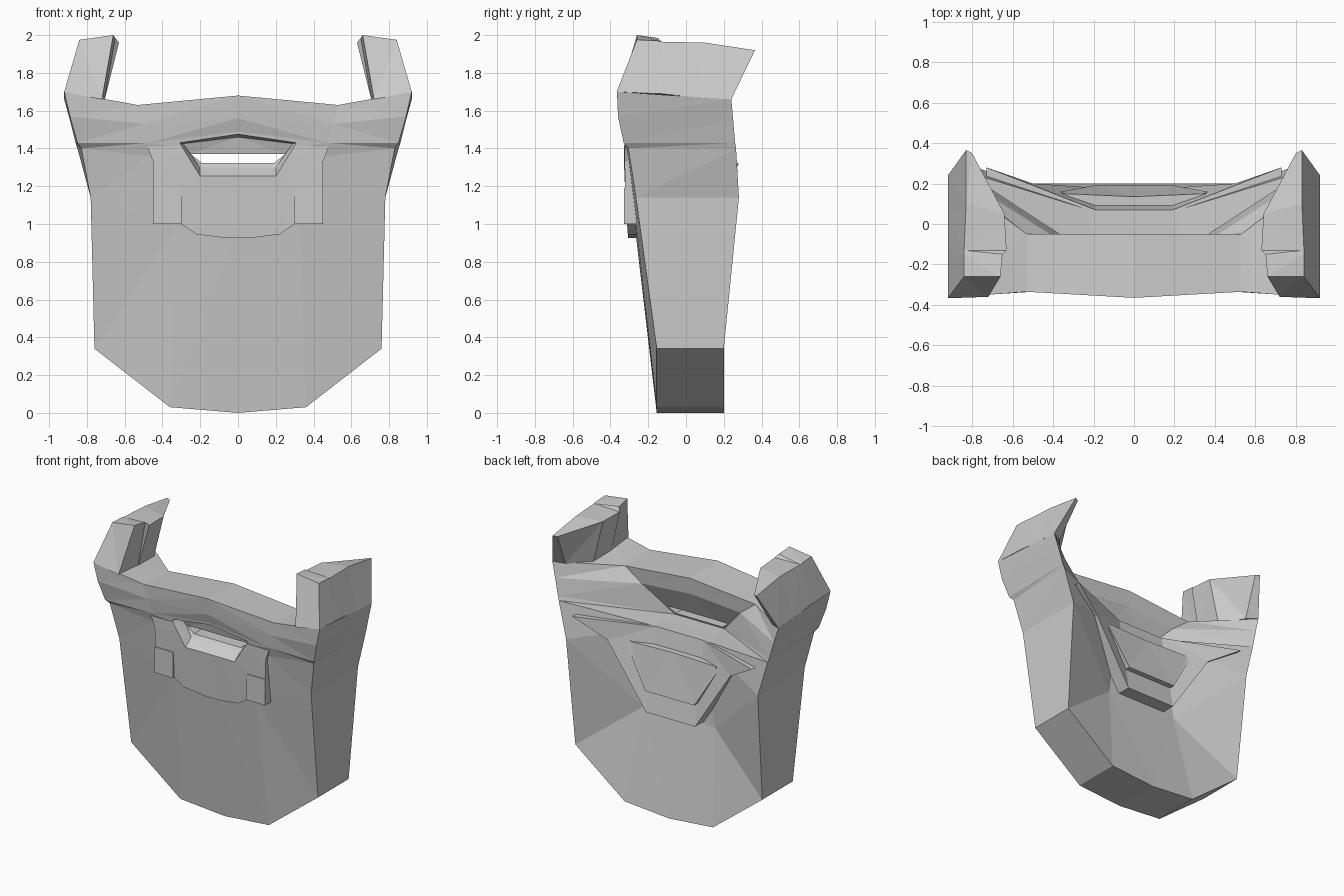
import bpy, bmesh
from mathutils import Vector

if "Cube" in bpy.data.objects:
    bpy.data.objects.remove(bpy.data.objects["Cube"])


def mesh_object(name, rings):
    """Bridge equal-length closed rings of points and cap both ends."""
    bm = bmesh.new()
    loops = [[bm.verts.new(p) for p in ring] for ring in rings]
    n = len(loops[0])
    for a, b in zip(loops, loops[1:]):
        for i in range(n):
            j = (i + 1) % n
            bm.faces.new((a[i], a[j], b[j], b[i]))
    for cap in (loops[0], loops[-1]):
        bm.faces.new(cap)
    # split uneven quads and caps so facets are well defined
    bmesh.ops.triangulate(bm, faces=bm.faces[:])
    bmesh.ops.recalc_face_normals(bm, faces=bm.faces[:])
    me = bpy.data.meshes.new(name)
    bm.to_mesh(me)
    bm.free()
    ob = bpy.data.objects.new(name, me)
    bpy.context.collection.objects.link(ob)
    return ob


def sym(half):
    """Complete a half outline whose first and last points lie on x = 0."""
    return half + [(-x, y, z) for x, y, z in reversed(half[1:-1])]


def shift(ring, dy):
    return [(x, y + dy, z) for x, y, z in ring]


def cut(ob, cutter):
    m = ob.modifiers.new("cut", 'BOOLEAN')
    m.operation = 'DIFFERENCE'
    m.solver = 'EXACT'
    m.object = cutter
    bpy.context.view_layer.objects.active = ob
    bpy.ops.object.modifier_apply(modifier=m.name)


# Body shell: stacked rings from front centre round the side to back centre
body = mesh_object("body_shell", [sym(r) for r in (
    [(0, -.155, 0), (.36, -.155, .03), (.76, -.155, .34),
     (.76, .2, .34), (.36, .2, .03), (0, .2, 0)],
    [(0, -.27, .98), (.33, -.262, .98), (.78, -.265, 1.14),
     (.78, .28, 1.14), (.29, .08, .70), (0, .08, .70)],
    [(0, -.32, 1.36), (.47, -.305, 1.36), (.83, -.305, 1.40),
     (.85, .265, 1.40), (.19, .06, 1.305), (0, .06, 1.305)],
    [(0, -.335, 1.49), (.47, -.325, 1.43), (.85, -.33, 1.43),
     (.86, .26, 1.43), (.2, -.16, 1.31), (0, -.16, 1.31)],
    [(0, -.355, 1.56), (.5, -.335, 1.53), (.89, -.36, 1.57),
     (.89, .25, 1.55), (.4, -.06, 1.52), (0, -.06, 1.55)],
    [(0, -.365, 1.68), (.53, -.335, 1.63), (.92, -.365, 1.70),
     (.92, .24, 1.66), (.53, -.05, 1.62), (0, -.05, 1.67)],
)])

# Raised front panel with a rounded lower edge
panel_front = sym([(0, -.335, 1.42), (.48, -.325, 1.41), (.45, -.325, 1.33),
                   (.45, -.322, 1.18), (.30, -.322, 1.18), (.30, -.312, 1.0),
                   (.22, -.308, .945), (.06, -.306, .925), (0, -.306, .925)])
panel = mesh_object("front_panel", [panel_front, shift(panel_front, .09)])

# Tabs either side of the front panel
for s in (1, -1):
    tab = [(s * .30, -.328, 1.0), (s * .45, -.328, 1.0),
           (s * .45, -.328, 1.19), (s * .30, -.328, 1.19)]
    mesh_object("front_tab", [tab, shift(tab, .09)])

# Stepped viewing slot through the front
slot_front = sym([(0, -.40, 1.475), (.31, -.40, 1.43), (.2, -.40, 1.25), (0, -.40, 1.25)])
slot_mid = sym([(0, -.26, 1.46), (.29, -.26, 1.425), (.2, -.26, 1.30), (0, -.26, 1.30)])
slot_back = sym([(0, -.24, 1.37), (.25, -.24, 1.37), (.19, -.24, 1.322), (0, -.24, 1.322)])
slot = mesh_object("slot_cutter", [slot_front, shift(slot_front, .07), slot_mid,
                                   slot_back, shift(slot_back, .24)])
for ob in (body, panel):
    cut(ob, slot)

# Winged back plate: a centre facet and folded wing facets, thickened forward
half = [(.19, .07, 1.31), (.73, .28, 1.32), (.5, .2, 1.18), (.2, .18, .72)]
bm = bmesh.new()
a, tip, elbow, low = [bm.verts.new(p) for p in half]
a2, tip2, elbow2, low2 = [bm.verts.new((-x, y, z)) for x, y, z in half]
for f in ((a, low, low2, a2), (a, tip, elbow), (a, elbow, low),
          (a2, low2, elbow2), (a2, elbow2, tip2)):
    bm.faces.new(f)
ext = bmesh.ops.extrude_face_region(bm, geom=bm.faces[:], use_keep_orig=True)
for v in ext["geom"]:
    if isinstance(v, bmesh.types.BMVert):
        v.co += Vector((0, -.13, 0))
bmesh.ops.recalc_face_normals(bm, faces=bm.faces[:])
me = bpy.data.meshes.new("back_plate")
bm.to_mesh(me)
bm.free()
bpy.context.collection.objects.link(bpy.data.objects.new("back_plate", me))

# Raised wedge panel on the back plate, proud at its lower edge
pad = sym([(0, .135, 1.19), (.35, .15, 1.19), (.36, .16, 1.15),
           (.2, .19, .88), (0, .19, .88)])
mesh_object("back_pad", [pad, shift(pad, -.07)])

# Shoulder wings: thick at the front, tapering to a blade at the back
sections = (
    [(.72, -.36, 1.66), (.66, -.26, 2.0), (.84, -.26, 1.975), (.92, -.367, 1.70)],
    [(.71, -.15, 1.64), (.65, -.15, 1.985), (.84, -.15, 1.97), (.92, -.15, 1.69)],
    [(.71, -.13, 1.64), (.63, -.13, 1.96), (.84, -.13, 1.965), (.92, -.13, 1.69)],
    [(.72, .05, 1.63), (.64, .05, 1.955), (.83, .10, 1.96), (.92, .05, 1.67)],
    [(.84, .20, 1.65), (.80, .35, 1.915), (.83, .365, 1.92), (.92, .24, 1.66)],
)
for s in (1, -1):
    mesh_object("shoulder_wing", [[(s * x, y, z) for x, y, z in r] for r in sections])

# Remove the used cutter
bpy.data.objects.remove(slot)
